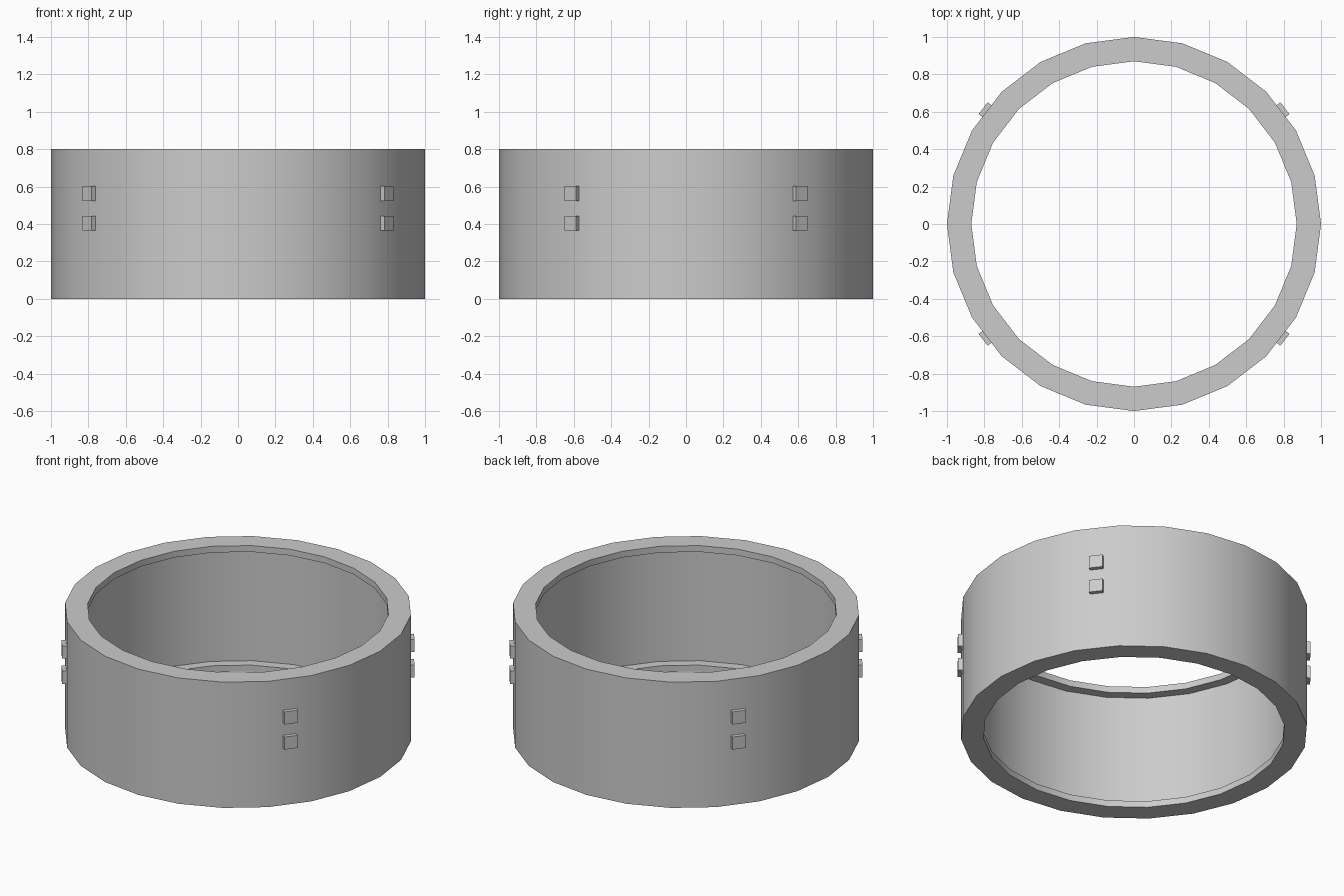
import bpy, bmesh, math
from mathutils import Matrix

if "Cube" in bpy.data.objects:
    bpy.data.objects.remove(bpy.data.objects["Cube"])

SIDES = 24


def finish(name, bm):
    bmesh.ops.recalc_face_normals(bm, faces=bm.faces)
    mesh = bpy.data.meshes.new(name)
    bm.to_mesh(mesh)
    bm.free()
    ob = bpy.data.objects.new(name, mesh)
    bpy.context.collection.objects.link(ob)
    return ob


# Ring band: closed profile (radius, z) with inward lips at top and bottom
profile = [(1, 0), (1, 0.8), (0.87, 0.8), (0.87, 0.76),
           (0.93, 0.76), (0.93, 0.04), (0.87, 0.04), (0.87, 0)]
bm = bmesh.new()
rings = []
for i in range(SIDES):
    a = 2 * math.pi * i / SIDES
    rings.append([bm.verts.new((r * math.cos(a), r * math.sin(a), z)) for r, z in profile])
for i in range(SIDES):
    p, q = rings[i], rings[(i + 1) % SIDES]
    for j in range(len(profile)):
        k = (j + 1) % len(profile)
        bm.faces.new((p[j], q[j], q[k], p[k]))
band = finish("ring_band", bm)
bpy.context.view_layer.objects.active = band
band.select_set(True)
bpy.ops.object.shade_smooth_by_angle(angle=math.radians(30))
band.select_set(False)

# Square studs: stacked pairs on four facets of the band
for name, deg in (("back_right", 37.5), ("back_left", 142.5),
                  ("front_left", 217.5), ("front_right", 322.5)):
    for level, z in (("lower", 0.404), ("upper", 0.564)):
        bm = bmesh.new()
        mat = (Matrix.Rotation(math.radians(deg), 4, 'Z')
               @ Matrix.Translation((0.997, 0, z))
               @ Matrix.Diagonal((0.04, 0.08, 0.08, 1)))
        bmesh.ops.create_cube(bm, size=1, matrix=mat)
        finish(f"{name}_{level}_stud", bm)
